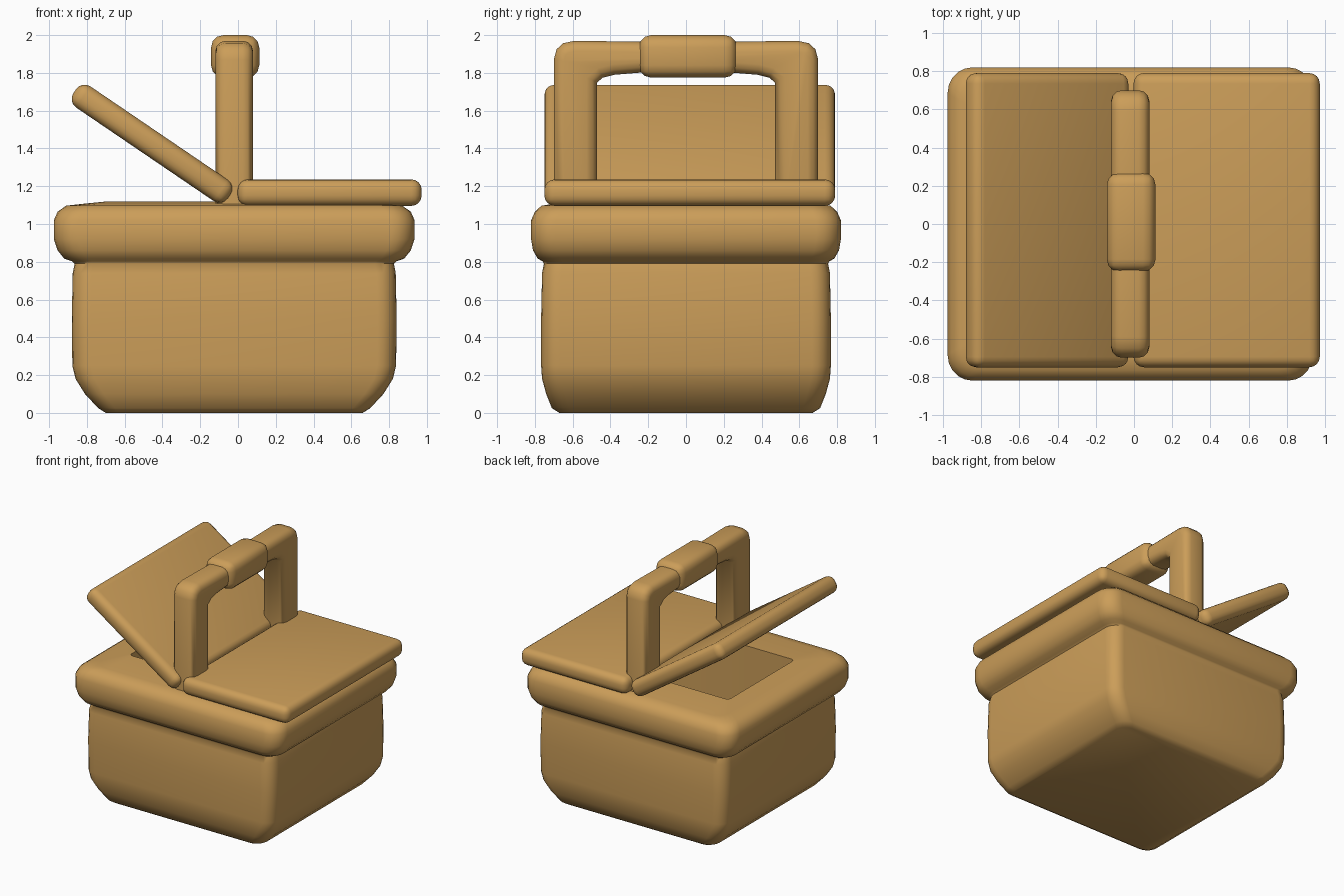
import bpy, bmesh, math
from mathutils import Matrix, Vector

if "Cube" in bpy.data.objects:
    bpy.data.objects.remove(bpy.data.objects["Cube"])

wicker = bpy.data.materials.new("warm tan")
wicker.diffuse_color = (0.60, 0.34, 0.10, 1)
wicker.use_nodes = True
wicker.node_tree.nodes["Principled BSDF"].inputs["Base Color"].default_value = wicker.diffuse_color


def finish(name, bm, angle=50):
    bmesh.ops.recalc_face_normals(bm, faces=bm.faces)
    me = bpy.data.meshes.new(name)
    bm.to_mesh(me)
    bm.free()
    ob = bpy.data.objects.new(name, me)
    bpy.context.collection.objects.link(ob)
    me.materials.append(wicker)
    bpy.context.view_layer.objects.active = ob
    bpy.ops.object.select_all(action='DESELECT')
    ob.select_set(True)
    bpy.ops.object.shade_smooth_by_angle(angle=math.radians(angle))
    return ob


def ring(bm, hx, hy, r, z, cx=-0.02, n=5):
    """Rounded rectangle of vertices at height z."""
    vs = []
    for k, (sx, sy) in enumerate([(1, 1), (-1, 1), (-1, -1), (1, -1)]):
        for i in range(n + 1):
            a = math.pi / 2 * (k + i / n)
            vs.append(bm.verts.new((cx + sx * (hx - r) + r * math.cos(a),
                                    sy * (hy - r) + r * math.sin(a), z)))
    return vs


def loft(name, rings):
    bm = bmesh.new()
    loops = [ring(bm, *r) for r in rings]
    n = len(loops[0])
    for a, b in zip(loops, loops[1:]):
        for i in range(n):
            j = (i + 1) % n
            bm.faces.new((a[i], a[j], b[j], b[i]))
    bm.faces.new(loops[0])
    bm.faces.new(loops[-1])
    return finish(name, bm)


def rounded_box(name, size, loc, bevel, rot_y=0, segs=4):
    bm = bmesh.new()
    bmesh.ops.create_cube(bm, size=1)
    bmesh.ops.scale(bm, vec=size, verts=bm.verts)
    bmesh.ops.bevel(bm, geom=bm.edges[:], offset=bevel, segments=segs,
                    profile=0.5, affect='EDGES')
    bm.transform(Matrix.Translation(loc) @ Matrix.Rotation(rot_y, 4, 'Y'))
    return finish(name, bm)


# Basket: body, overhanging rim and hollow inside in one shell
# (half width x, half width y, corner radius, z)
loft("basket", [
    (0.68, 0.67, 0.08, 0.00), (0.72, 0.71, 0.09, 0.025),
    (0.79, 0.74, 0.10, 0.10), (0.84, 0.762, 0.10, 0.18),
    (0.857, 0.767, 0.10, 0.25), (0.86, 0.767, 0.10, 0.50),
    (0.855, 0.762, 0.10, 0.74), (0.845, 0.752, 0.10, 0.79),
    (0.86, 0.76, 0.11, 0.803), (0.90, 0.785, 0.12, 0.817),
    (0.935, 0.81, 0.13, 0.86), (0.955, 0.82, 0.13, 0.92),
    (0.955, 0.82, 0.13, 1.02), (0.935, 0.80, 0.13, 1.065),
    (0.89, 0.765, 0.12, 1.097), (0.80, 0.70, 0.11, 1.107),
    (0.67, 0.43, 0.03, 1.12), (0.67, 0.43, 0.03, 0.10)])

# Lids: right one closed, left one propped open
rounded_box("closed_lid", (0.975, 1.54, 0.14), Vector((0.485, 0.02, 1.166)), 0.055)
rounded_box("open_lid", (0.99, 1.54, 0.135), Vector((-0.455, 0.02, 1.425)), 0.055,
            math.radians(34.2))

# Handle: U-shaped outline extruded along x, then rounded
half = [(0.70, 1.06), (0.70, 1.87), (0.685, 1.925), (0.65, 1.957), (0.59, 1.97),
        (0.25, 1.965)]
inner = [(0.20, 1.805), (0.38, 1.79), (0.44, 1.775), (0.47, 1.75), (0.47, 1.06)]
outline = half + [(-y, z) for y, z in reversed(half)]
outline += [(-y, z) for y, z in reversed(inner)] + inner
bm = bmesh.new()
face = bm.faces.new([bm.verts.new((-0.12, y, z)) for y, z in outline])
ext = bmesh.ops.extrude_face_region(bm, geom=[face])
bmesh.ops.translate(bm, vec=(0.20, 0, 0),
                    verts=[g for g in ext["geom"] if isinstance(g, bmesh.types.BMVert)])
bmesh.ops.recalc_face_normals(bm, faces=bm.faces)
rim_edges = [e for e in bm.edges if abs(e.verts[0].co.x - e.verts[1].co.x) < 0.01]
bmesh.ops.bevel(bm, geom=rim_edges, offset=0.055, segments=3, profile=0.5,
                affect='EDGES', clamp_overlap=False)
finish("handle", bm)

# Grip wrapped round the middle of the handle
rounded_box("grip", (0.255, 0.52, 0.225), Vector((-0.015, 0.01, 1.8875)), 0.065, segs=3)
